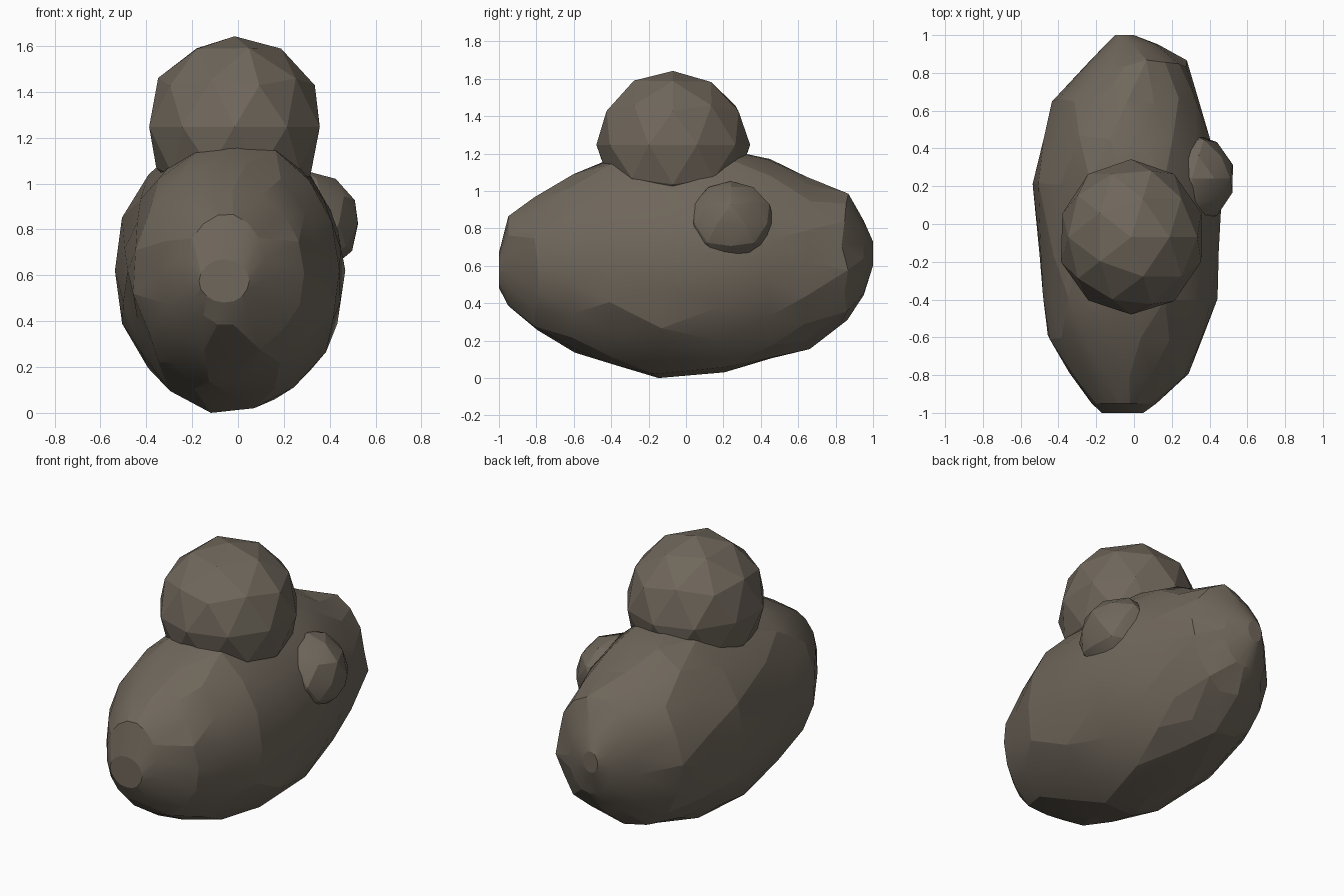
import bpy, bmesh, math, random
from mathutils import Vector

random.seed(11)
cube = bpy.data.objects.get("Cube")
if cube:
    bpy.data.objects.remove(cube)

# Single earthy stone colour
COLOUR = (0.16, 0.135, 0.105, 1)
stone = bpy.data.materials.new("brown_grey_stone")
stone.use_nodes = True
stone.diffuse_color = COLOUR
stone.node_tree.nodes["Principled BSDF"].inputs["Base Color"].default_value = COLOUR


def finish(name, bm, smooth_degrees):
    """Turn the mesh into a stone with crisp and soft facets."""
    bmesh.ops.recalc_face_normals(bm, faces=bm.faces)
    mesh = bpy.data.meshes.new(name)
    bm.to_mesh(mesh)
    bm.free()
    mesh.materials.append(stone)
    obj = bpy.data.objects.new(name, mesh)
    bpy.context.collection.objects.link(obj)
    bpy.ops.object.select_all(action="DESELECT")
    obj.select_set(True)
    bpy.context.view_layer.objects.active = obj
    bpy.ops.object.shade_smooth_by_angle(angle=math.radians(smooth_degrees))


def boulder(name, centre, radii, rough, smooth_degrees):
    """Rounded low-poly stone."""
    bm = bmesh.new()
    bmesh.ops.create_icosphere(bm, subdivisions=2, radius=1)
    for v in bm.verts:
        p = v.co * random.uniform(1 - rough, 1 + rough / 2)
        v.co = Vector(centre) + Vector(a * b for a, b in zip(p, radii))
    finish(name, bm, smooth_degrees)


# Large lower boulder: cross-sections as (y, x min, x max, z min, z max)
SECTIONS = [
    (-1.0, -.17, .05, .48, .67), (-.95, -.23, .12, .38, .87),
    (-.8, -.34, .29, .25, .97), (-.6, -.46, .37, .13, 1.1),
    (-.4, -.48, .45, .06, 1.18), (-.15, -.51, .465, 0, 1.2),
    (.2, -.54, .47, .02, 1.22), (.45, -.49, .41, .09, 1.18),
    (.65, -.43, .35, .15, 1.08), (.85, -.26, .285, .3, .99),
    (.95, -.15, .13, .44, .84), (1.0, -.1, .0, .6, .73),
]
SIDES = 16
bm = bmesh.new()
rings = []
for row, (y, x0, x1, z0, z1) in enumerate(SECTIONS):
    ring = []
    for i in range(SIDES):
        angle = math.tau * (i + row % 2 / 2) / SIDES
        r = random.uniform(.98, 1.012)
        x = (x0 + x1) / 2 + r * (x1 - x0) / 2 * math.cos(angle)
        z = (z0 + z1) / 2 + r * (z1 - z0) / 2 * math.sin(angle)
        wobble = random.uniform(-.02, .02) if abs(y) < .9 else 0
        ring.append(bm.verts.new((x, y + wobble, max(z, 0))))
    rings.append(ring)

# Keel point where the boulder touches the ground
min(rings[5], key=lambda v: v.co.z).co.z = 0

# Staggered triangles between neighbouring rings, then the two ends
for row, (a, b) in enumerate(zip(rings, rings[1:])):
    if row % 2:
        a, b = b, a
    for i in range(SIDES):
        j = (i + 1) % SIDES
        bm.faces.new((a[i], a[j], b[i]))
        bm.faces.new((a[j], b[j], b[i]))
bm.faces.new(rings[0])
bm.faces.new(rings[-1])
finish("lower_boulder", bm, 13)

# Round stone resting on top, and a small stone sunk into the side
boulder("top_boulder", (-.015, -.07, 1.247), (.388, .415, .402), .02, 14)
boulder("side_stone", (.305, .24, .825), (.23, .24, .23), .02, 20)
